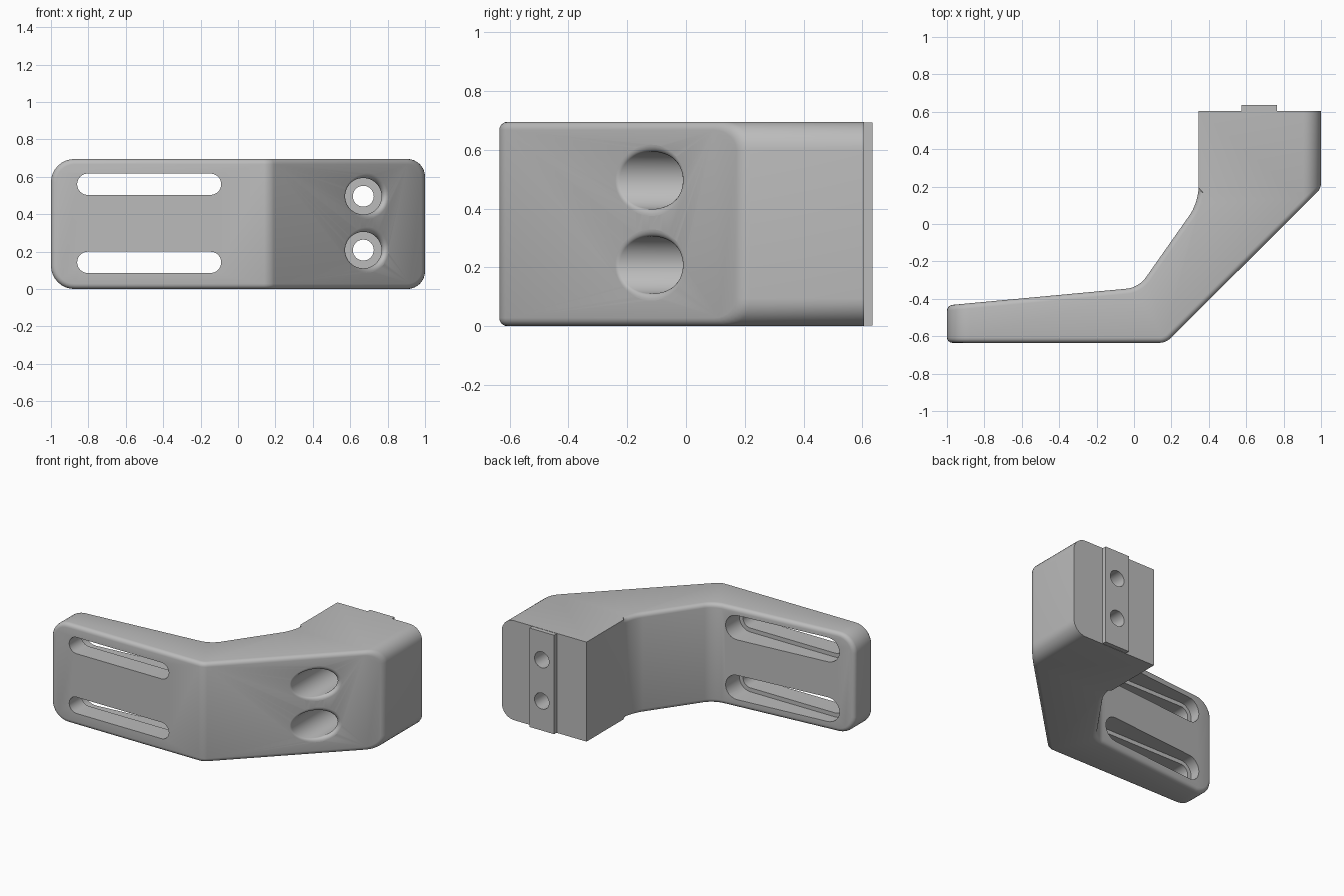
import bpy, bmesh, math
from mathutils import Vector

if "Cube" in bpy.data.objects:
    bpy.data.objects.remove(bpy.data.objects["Cube"])

HEIGHT = 0.695
grey = bpy.data.materials.new("plain grey")
grey.use_nodes = True
grey.diffuse_color = (0.5, 0.5, 0.5, 1)
grey.node_tree.nodes["Principled BSDF"].inputs["Base Color"].default_value = (0.5, 0.5, 0.5, 1)


def make_object(name, bm):
    bmesh.ops.recalc_face_normals(bm, faces=bm.faces[:])
    mesh = bpy.data.meshes.new(name)
    bm.to_mesh(mesh)
    bm.free()
    mesh.materials.append(grey)
    obj = bpy.data.objects.new(name, mesh)
    bpy.context.collection.objects.link(obj)
    return obj


def prism(points, offset):
    """Extrude a closed outline along an offset."""
    bm = bmesh.new()
    face = bm.faces.new([bm.verts.new(p) for p in points])
    moved = bmesh.ops.extrude_face_region(bm, geom=[face])["geom"]
    bmesh.ops.translate(bm, vec=offset, verts=[v for v in moved if isinstance(v, bmesh.types.BMVert)])
    bmesh.ops.recalc_face_normals(bm, faces=bm.faces[:])
    return bm


def round_edges(bm, edges, size, segments=6):
    bmesh.ops.bevel(bm, geom=edges, offset=size, offset_type='OFFSET',
                    segments=segments, profile=0.5, affect='EDGES', clamp_overlap=True)
    bm.normal_update()


def edges_near(bm, axis, x, y=None):
    """Edges parallel to an axis at a given x (and y)."""
    found = []
    for e in bm.edges:
        a, b = e.verts[0].co, e.verts[1].co
        d = (b - a).normalized()
        mid = (a + b) / 2
        if abs(d[axis]) > 0.95 and abs(mid.x - x) < 0.001 and (y is None or abs(mid.y - y) < 0.001):
            found.append(e)
    return found


# Bracket body: angled outline extruded upward
outline = [(-1, -0.635), (0.17, -0.635), (1, 0.19), (1, 0.605),
           (0.345, 0.605), (0.345, 0.115), (0.025, -0.34), (-1, -0.435)]
bm = prism([(x, y, 0) for x, y in outline], (0, 0, HEIGHT))
for corner, size in ((1, 0.03), (5, 0.08), (6, 0.06)):
    round_edges(bm, edges_near(bm, 2, *outline[corner]), size)
round_edges(bm, edges_near(bm, 1, -1), 0.125, 8)
round_edges(bm, edges_near(bm, 1, 1), 0.095, 8)

# Soft edges around the front faces and the slotted arm
soft = [e for e in bm.edges
        if len(e.link_faces) == 2 and e.calc_face_angle() > math.radians(30)
        and all(v.co.y < 0.2 for v in e.verts)
        and not all(abs(v.co.x - 0.345) < 0.001 for v in e.verts)]
round_edges(bm, soft, 0.03, 4)
body = make_object("bracket_body", bm)

# Locating ridge on the mounting face
bm = prism([(0.575, 0.55, 0.002), (0.765, 0.55, 0.002),
            (0.765, 0.635, 0.002), (0.575, 0.635, 0.002)], (0, 0, HEIGHT - 0.004))
ridge = make_object("locating_ridge", bm)


def slot_cutter(z, radius, y0, y1):
    points = []
    for cx, start in ((-0.147, -90), (-0.803, 90)):
        for i in range(17):
            a = math.radians(start + i * 180 / 16)
            points.append((cx + radius * math.cos(a), y0, z + radius * math.sin(a)))
    return make_object("slot_cutter", prism(points, (0, y1 - y0, 0)))


def hole_cutter(x, z, radius, y0, y1):
    points = [(x + radius * math.cos(math.tau * i / 32), y0,
               z + radius * math.sin(math.tau * i / 32)) for i in range(32)]
    return make_object("hole_cutter", prism(points, (0, y1 - y0, 0)))


def counterbore_cutter(x, z, radius, fillet, floor):
    """Bore with a rounded mouth that follows the slanted face."""
    slope = 0.825 / 0.83
    face_y = 0.19 + slope * (x - 1)
    sides, steps = 48, 6
    bm = bmesh.new()
    rings = [[] for _ in range(steps + 3)]
    for i in range(sides):
        t = math.tau * i / sides
        m = slope * math.cos(t)
        cr = radius + fillet
        cy = face_y + m * cr + fillet * math.hypot(1, m)
        profile = [(radius, floor)]
        for k in range(steps + 1):
            a = math.pi + (math.pi / 2 + math.atan(m)) * k / steps
            profile.append((cr + fillet * math.cos(a), cy + fillet * math.sin(a)))
        profile.append((profile[-1][0], -0.7))
        for ring, (r, y) in zip(rings, profile):
            ring.append(bm.verts.new((x + r * math.cos(t), y, z + r * math.sin(t))))
    for lower, upper in zip(rings, rings[1:]):
        for i in range(sides):
            j = (i + 1) % sides
            bm.faces.new((lower[i], lower[j], upper[j], upper[i]))
    bm.faces.new(rings[0])
    bm.faces.new(rings[-1])
    return make_object("counterbore_cutter", bm)


def combine(target, tool, operation):
    """Apply a boolean and discard the tool."""
    mod = target.modifiers.new("combine", 'BOOLEAN')
    mod.operation = operation
    mod.solver = 'EXACT'
    mod.object = tool
    bpy.context.view_layer.objects.active = target
    bpy.ops.object.modifier_apply(modifier=mod.name)
    bpy.data.objects.remove(tool)


combine(body, ridge, 'UNION')

# Adjustment slots, each with a wider recess at the back
for z in (0.1425, 0.56):
    combine(body, slot_cutter(z, 0.057, -0.8, 0), 'DIFFERENCE')
    combine(body, slot_cutter(z, 0.085, -0.5, 0), 'DIFFERENCE')

# Screw holes with counterbores in the slanted face
for z in (0.208, 0.496):
    combine(body, counterbore_cutter(0.67, z, 0.0975, 0.022, 0.35), 'DIFFERENCE')
    combine(body, hole_cutter(0.67, z, 0.056, 0.2, 0.8), 'DIFFERENCE')

# Smooth shading with crisp edges
bpy.ops.object.select_all(action='DESELECT')
body.select_set(True)
bpy.context.view_layer.objects.active = body
bpy.ops.object.shade_smooth_by_angle(angle=math.radians(30))
